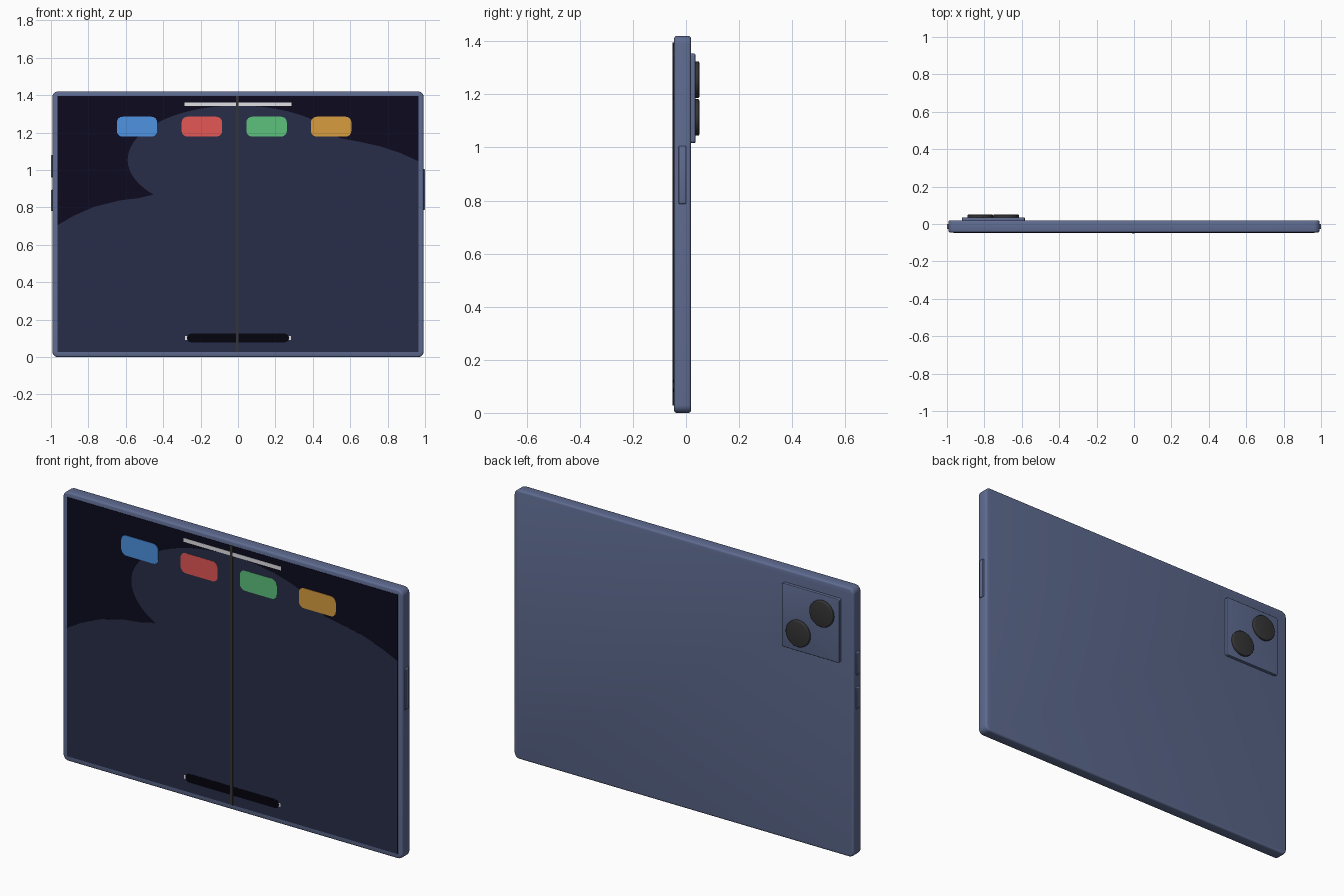
import bpy, bmesh, math

if "Cube" in bpy.data.objects:
    bpy.data.objects.remove(bpy.data.objects["Cube"])


def material(name, r, g, b):
    m = bpy.data.materials.new(name)
    m.diffuse_color = (r, g, b, 1)
    m.use_nodes = True
    m.node_tree.nodes["Principled BSDF"].inputs["Base Color"].default_value = m.diffuse_color
    return m


BLUE_GREY = material("blue_grey_shell", 0.115, 0.15, 0.285)
NAVY = material("dark_navy", 0.004, 0.003, 0.014)
HILL = material("dusk_blue", 0.021, 0.027, 0.066)
BLUE = material("tile_blue", 0.075, 0.29, 0.75)
RED = material("tile_red", 0.76, 0.095, 0.09)
GREEN = material("tile_green", 0.11, 0.53, 0.20)
ORANGE = material("tile_orange", 0.68, 0.34, 0.05)
WHITE = material("soft_white", 0.75, 0.75, 0.77)
BLACK = material("black", 0.001, 0.001, 0.004)
GREY = material("dark_grey", 0.035, 0.035, 0.037)


def rounded_rect(cx, cz, w, h, r, n=6):
    """Outline of a rectangle with rounded corners."""
    pts = []
    for i, (sx, sz) in enumerate([(1, 1), (-1, 1), (-1, -1), (1, -1)]):
        for k in range(n + 1):
            a = math.pi / 2 * (i + k / n)
            pts.append((cx + sx * (w / 2 - r) + r * math.cos(a),
                        cz + sz * (h / 2 - r) + r * math.sin(a)))
    return pts


def rect(x0, x1, z0, z1):
    return [(x0, z0), (x1, z0), (x1, z1), (x0, z1)]


def circle(cx, cz, r, n=40):
    return [(cx + r * math.cos(2 * math.pi * i / n),
             cz + r * math.sin(2 * math.pi * i / n)) for i in range(n)]


def plate(name, pts, y0, y1, mat, bevel=0):
    """Extrude an x-z outline from y0 to y1, optionally rounding the rims."""
    bm = bmesh.new()
    face = bm.faces.new([bm.verts.new((x, y0, z)) for x, z in pts])
    ext = bmesh.ops.extrude_face_region(bm, geom=[face])
    for v in ext["geom"]:
        if isinstance(v, bmesh.types.BMVert):
            v.co.y = y1
    bmesh.ops.recalc_face_normals(bm, faces=bm.faces)
    if bevel:
        rims = [e for e in bm.edges if abs(e.verts[0].co.y - e.verts[1].co.y) < 1e-6]
        bmesh.ops.bevel(bm, geom=rims, offset=bevel, segments=3, profile=0.5,
                        affect='EDGES', clamp_overlap=True)
    mesh = bpy.data.meshes.new(name)
    bm.to_mesh(mesh)
    bm.free()
    mesh.materials.append(mat)
    ob = bpy.data.objects.new(name, mesh)
    bpy.context.collection.objects.link(ob)
    if bevel:
        bpy.ops.object.select_all(action='DESELECT')
        ob.select_set(True)
        bpy.context.view_layer.objects.active = ob
        bpy.ops.object.shade_smooth_by_angle(angle=math.radians(35))
    return ob


# Shell and screen
plate("shell", rounded_rect(0, 0.71, 1.985, 1.42, 0.03), -0.045, 0.019, BLUE_GREY, 0.01)
plate("screen", rect(-0.965, 0.965, 0.027, 1.395), -0.047, -0.04, NAVY)

# Wallpaper hills: left slope, central dome, right slope
outline = [(0.965, 0.027), (-0.965, 0.027), (-0.965, 0.705), (-0.88, 0.755),
           (-0.77, 0.803), (-0.63, 0.838), (-0.53, 0.85)]
for i in range(41):
    a = math.radians(220 - 196.4 * i / 40)
    outline.append((0.59 * math.cos(a), 1.055 + 0.29 * math.sin(a)))
outline += [(0.65, 1.151), (0.76, 1.127), (0.87, 1.09), (0.965, 1.047)]
plate("wallpaper_hills", outline, -0.048, -0.0465, HILL)

# Coloured tiles
for x, mat in [(-0.54, BLUE), (-0.193, RED), (0.153, GREEN), (0.498, ORANGE)]:
    plate(mat.name, rounded_rect(x, 1.232, 0.216, 0.106, 0.03), -0.0492, -0.0465, mat)

# Status bar, dock and centre crease
plate("status_bar", rect(-0.285, 0.285, 1.342, 1.362), -0.0485, -0.0465, WHITE)
plate("dock_bar", rect(-0.283, 0.283, 0.092, 0.112), -0.0485, -0.0465, WHITE)
plate("dock", rounded_rect(0, 0.102, 0.545, 0.046, 0.022), -0.0492, -0.0465, BLACK)
plate("centre_crease", rect(-0.011, 0.003, 0.027, 1.395), -0.05, -0.0465, GREY)

# Side buttons: one on the right, two on the left
for name, side, z0, z1 in [("power_button", 1, 0.787, 1.005),
                           ("upper_button", -1, 0.96, 1.08),
                           ("lower_button", -1, 0.78, 0.895)]:
    plate(name, rounded_rect(side * 0.99, (z0 + z1) / 2, 0.02, z1 - z0, 0.006, 3),
          -0.028, 0.0, BLUE_GREY, 0.003)

# Camera bump and lenses on the back
plate("camera_bump", rounded_rect(-0.752, 1.185, 0.336, 0.336, 0.01), 0.015, 0.035,
      BLUE_GREY, 0.003)
for name, x, z in [("upper_lens", -0.822, 1.255), ("lower_lens", -0.684, 1.113)]:
    plate(name, circle(x, z, 0.069), 0.03, 0.05, GREY, 0.005)
